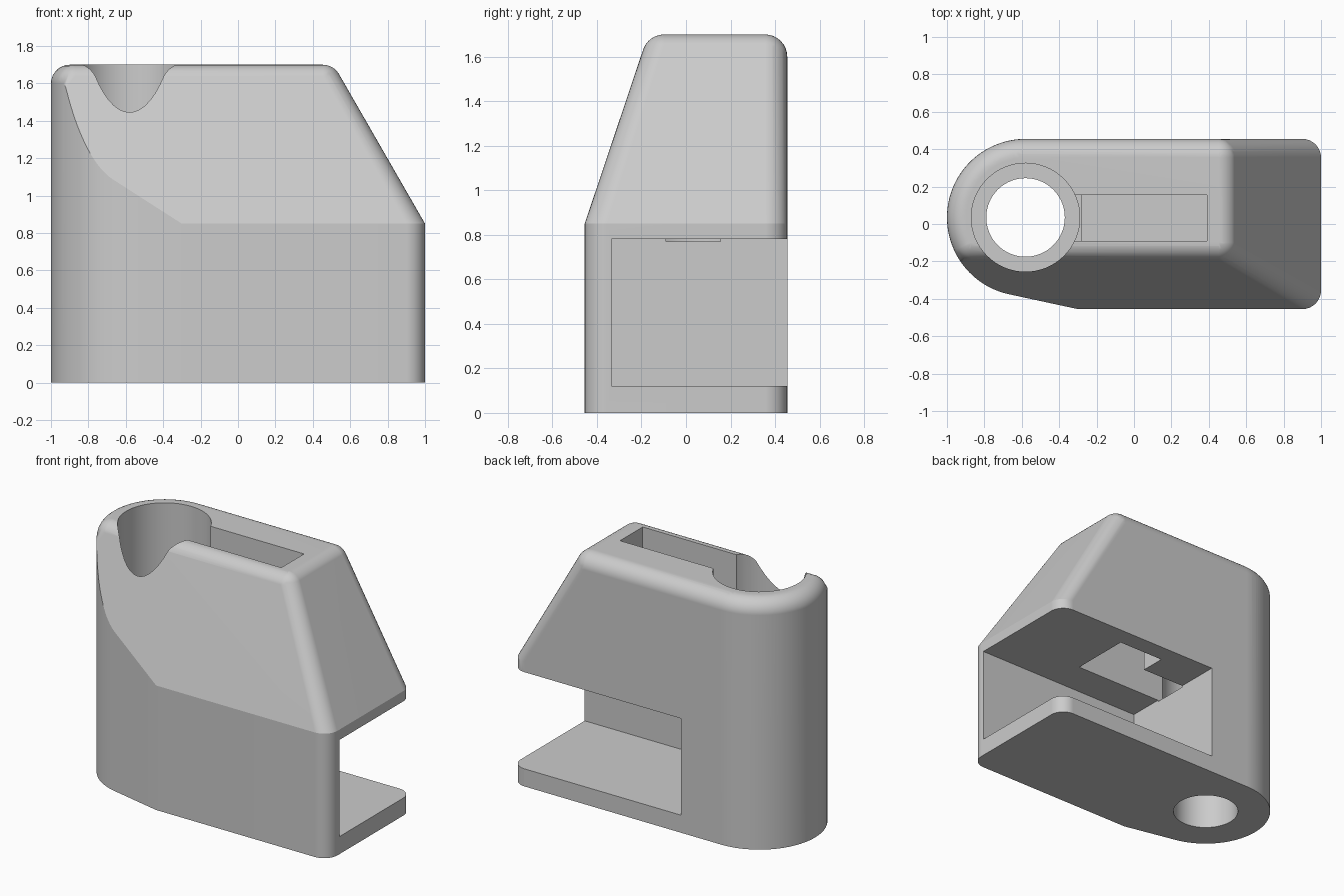
import bpy, bmesh, math
from mathutils import Vector

cube = bpy.data.objects.get("Cube")
if cube:
    bpy.data.objects.remove(cube, do_unlink=True)

# Main dimensions
HEIGHT, SHOULDER, HALF_Y, FILLET = 1.70, 0.85, 0.455, 0.1
HUB, HUB_R = Vector((-0.58, 0.035)), 0.42
FRONT_SLOPE, END_SLOPE = 2.98, 1.74
ROUND_Z = HEIGHT - FILLET

grey = bpy.data.materials.new("light grey plastic")
grey.use_nodes = True
grey.diffuse_color = (0.6, 0.6, 0.6, 1)
grey.node_tree.nodes["Principled BSDF"].inputs["Base Color"].default_value = (0.6, 0.6, 0.6, 1)


def arc(center, radius, start, end, steps):
    angles = [math.radians(start + (end - start) * i / steps) for i in range(steps + 1)]
    return [(center[0] + radius * math.cos(a), center[1] + radius * math.sin(a)) for a in angles]


def ball(center, n=32):
    pts = []
    for i in range(n):
        for j in range(n // 2 + 1):
            a, e = math.tau * i / n, math.pi * (j / (n // 2) - 0.5)
            pts.append(Vector(center) + FILLET * Vector(
                (math.cos(a) * math.cos(e), math.sin(a) * math.cos(e), math.sin(e))))
    return pts


# Footprint: round hub, straight sides and two rounded end corners
inner = HALF_Y - FILLET
knee = Vector((-0.30, -HALF_Y))
reach = knee - HUB
touch = math.degrees(math.atan2(reach.y, reach.x) - math.acos(HUB_R / reach.length)) + 360
footprint = arc(HUB, HUB_R, 90, touch, 60) + [tuple(knee)]
footprint += arc((1 - FILLET, -inner), FILLET, -90, 0, 8)
footprint += arc((1 - FILLET, inner), FILLET, 0, 90, 8)

points = []
for x, y in footprint:
    top = SHOULDER if x > 0.8 else min(ROUND_Z, SHOULDER + (y + HALF_Y) * FRONT_SLOPE)
    points += [Vector((x, y, 0)), Vector((x, y, SHOULDER)), Vector((x, y, top))]

# Rounded rim: balls touching the top, the slopes and the back wall
rise = ROUND_Z - SHOULDER
front_y = -HALF_Y + (rise + FILLET * math.hypot(FRONT_SLOPE, 1)) / FRONT_SLOPE
end_x = 1 - (rise + FILLET * math.hypot(END_SLOPE, 1)) / END_SLOPE
rim_r = HUB_R - FILLET
last = 180 - math.degrees(math.asin((front_y - HUB.y) / rim_r))
points += ball((end_x, inner, ROUND_Z)) + ball((end_x, front_y, ROUND_Z))
for k in range(9):
    lift = math.radians(90 * k / 8)
    ring = arc(HUB, rim_r + FILLET * math.cos(lift), 90, last, 40)
    points += [Vector((x, y, ROUND_Z + FILLET * math.sin(lift))) for x, y in ring]
corner = arc(HUB, rim_r, last, last, 1)[0]
points += ball((*corner, ROUND_Z))

# Body shell wrapped around those points
bm = bmesh.new()
for p in points:
    bm.verts.new(p)
bmesh.ops.remove_doubles(bm, verts=bm.verts[:], dist=0.0005)
bmesh.ops.convex_hull(bm, input=bm.verts[:])
bmesh.ops.delete(bm, geom=[v for v in bm.verts if not v.link_faces], context='VERTS')
bmesh.ops.dissolve_limit(bm, angle_limit=math.radians(0.6), verts=bm.verts[:], edges=bm.edges[:])
bmesh.ops.recalc_face_normals(bm, faces=bm.faces[:])
mesh = bpy.data.meshes.new("holder_body")
bm.to_mesh(mesh)
bm.free()
body = bpy.data.objects.new("holder_body", mesh)
bpy.context.collection.objects.link(body)
mesh.materials.append(grey)


def cut(cutter):
    cutter.hide_render = True
    cutter.data.materials.append(grey)
    bpy.ops.object.select_all(action='DESELECT')
    bpy.context.view_layer.objects.active = body
    body.select_set(True)
    mod = body.modifiers.new("cut", 'BOOLEAN')
    mod.operation, mod.solver, mod.object = 'DIFFERENCE', 'EXACT', cutter
    bpy.ops.object.modifier_apply(modifier=mod.name)
    bpy.data.objects.remove(cutter, do_unlink=True)


def cut_box(name, low, high):
    low, high = Vector(low), Vector(high)
    bpy.ops.mesh.primitive_cube_add(size=1, location=(low + high) / 2)
    box = bpy.context.object
    box.name, box.scale = name, high - low
    cut(box)


def cut_bore(name, radius, low, high):
    bpy.ops.mesh.primitive_cylinder_add(vertices=64, radius=radius, depth=high - low,
                                        location=(HUB.x, HUB.y, (low + high) / 2))
    bpy.context.object.name = name
    cut(bpy.context.object)


# Openings
cut_box("side_bay", (-0.28, -0.335, 0.12), (1.3, 0.8, 0.78))
cut_bore("through_hole", 0.21, -0.2, 2)
cut_bore("wide_bore", 0.29, 0.74, 2)
cut_box("top_slot", (-0.45, -0.09, 0.77), (0.39, 0.155, 2))
cut_box("inner_pocket", (0.045, -0.09, 0.7), (0.39, 0.33, 1.2))

# Smooth rounds, crisp creases
bpy.ops.object.select_all(action='DESELECT')
body.select_set(True)
bpy.context.view_layer.objects.active = body
bpy.ops.object.shade_smooth_by_angle(angle=math.radians(15))
weighted = body.modifiers.new("even shading", 'WEIGHTED_NORMAL')
weighted.keep_sharp = True
